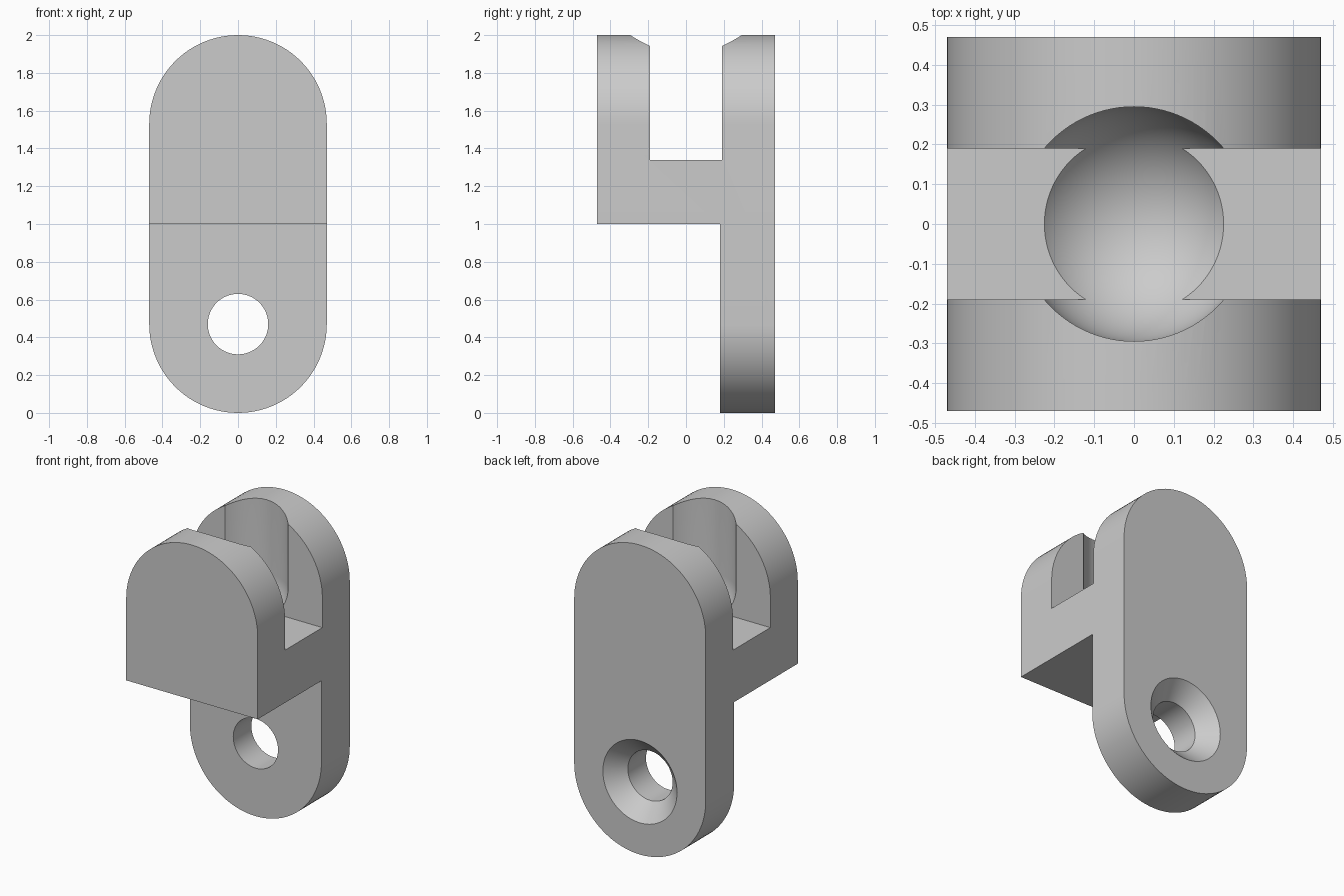
import bpy, bmesh, math
from mathutils import Matrix, Vector

if "Cube" in bpy.data.objects:
    bpy.data.objects.remove(bpy.data.objects["Cube"], do_unlink=True)

R = 0.47            # half width and end radius of the bracket
TOP = 2 - R         # height of the upper arc centre
PLATE = 0.18        # inner face of the mounting plate
SLOT = 0.19         # half width of the slot
BALL = 0.295        # radius of the ball socket
HOLE = 0.16         # screw hole radius
SINK = 0.265        # countersink radius


def make_object(name, bm):
    bmesh.ops.recalc_face_normals(bm, faces=bm.faces)
    mesh = bpy.data.meshes.new(name)
    bm.to_mesh(mesh)
    bm.free()
    obj = bpy.data.objects.new(name, mesh)
    bpy.context.collection.objects.link(obj)
    return obj


def box(name, low, high):
    bm = bmesh.new()
    low, high = Vector(low), Vector(high)
    size = Matrix.Diagonal((*(high - low), 1))
    bmesh.ops.create_cube(bm, size=1, matrix=Matrix.Translation((low + high) / 2) @ size)
    return make_object(name, bm)


def lathe(name, profile, place):
    """Turn a closed (radius, height) profile about z, then place it."""
    bm = bmesh.new()
    verts = [bm.verts.new((r, 0, h)) for r, h in profile]
    edges = [bm.edges.new(pair) for pair in zip(verts, verts[1:])]
    bmesh.ops.spin(bm, geom=verts + edges, cent=(0, 0, 0), axis=(0, 0, 1),
                   angle=math.tau, steps=96, use_duplicate=False)
    bmesh.ops.remove_doubles(bm, verts=bm.verts, dist=1e-5)
    bmesh.ops.transform(bm, matrix=place, verts=bm.verts)
    return make_object(name, bm)


def cut(target, cutter):
    mod = target.modifiers.new("cut", "BOOLEAN")
    mod.operation = "DIFFERENCE"
    mod.solver = "EXACT"
    mod.object = cutter
    cutter.hide_render = True
    bpy.context.view_layer.objects.active = target
    bpy.ops.object.modifier_apply(modifier=mod.name)
    bpy.data.objects.remove(cutter, do_unlink=True)


# Body: rounded-end outline extruded front to back
bm = bmesh.new()
outline = []
for centre, start in ((TOP, 0), (R, math.pi)):
    for i in range(49):
        a = start + math.pi * i / 48
        outline.append(bm.verts.new((R * math.cos(a), -R, centre + R * math.sin(a))))
face = bm.faces.new(outline)
extruded = bmesh.ops.extrude_face_region(bm, geom=[face])["geom"]
bmesh.ops.translate(bm, vec=(0, 2 * R, 0),
                    verts=[v for v in extruded if isinstance(v, bmesh.types.BMVert)])
body = make_object("bracket_body", bm)

# Open space below the fork and the slot between its prongs
cut(body, box("lower_space", (-1, -1, -1), (1, PLATE, 1)))
cut(body, box("fork_slot", (-1, -SLOT, 1.34), (1, SLOT, 3)))

# Ball socket: round-bottomed shaft open at the top
bowl = [(BALL * math.sin(a), -BALL * math.cos(a))
        for a in (math.pi / 2 * i / 24 for i in range(25))]
cut(body, lathe("ball_socket", bowl + [(BALL, 1), (0, 1)],
                Matrix.Translation((0, 0, TOP))))

# Countersunk screw hole, widening towards the back
flare = SINK - HOLE
screw = [(0, -1), (HOLE, -1), (HOLE, -flare), (SINK, 0), (SINK, 0.1), (0, 0.1)]
cut(body, lathe("screw_hole", screw,
                Matrix.Translation((0, R, R)) @ Matrix.Rotation(-math.pi / 2, 4, "X")))

# Plain grey finish
grey = bpy.data.materials.new("plain grey")
grey.use_nodes = True
colour = (0.6, 0.6, 0.6, 1)
grey.diffuse_color = colour
grey.node_tree.nodes["Principled BSDF"].inputs["Base Color"].default_value = colour
body.data.materials.clear()
body.data.materials.append(grey)

# Smooth curves with crisp edges
bpy.ops.object.select_all(action="DESELECT")
body.select_set(True)
bpy.context.view_layer.objects.active = body
bpy.ops.object.shade_smooth_by_angle(angle=math.radians(25))
